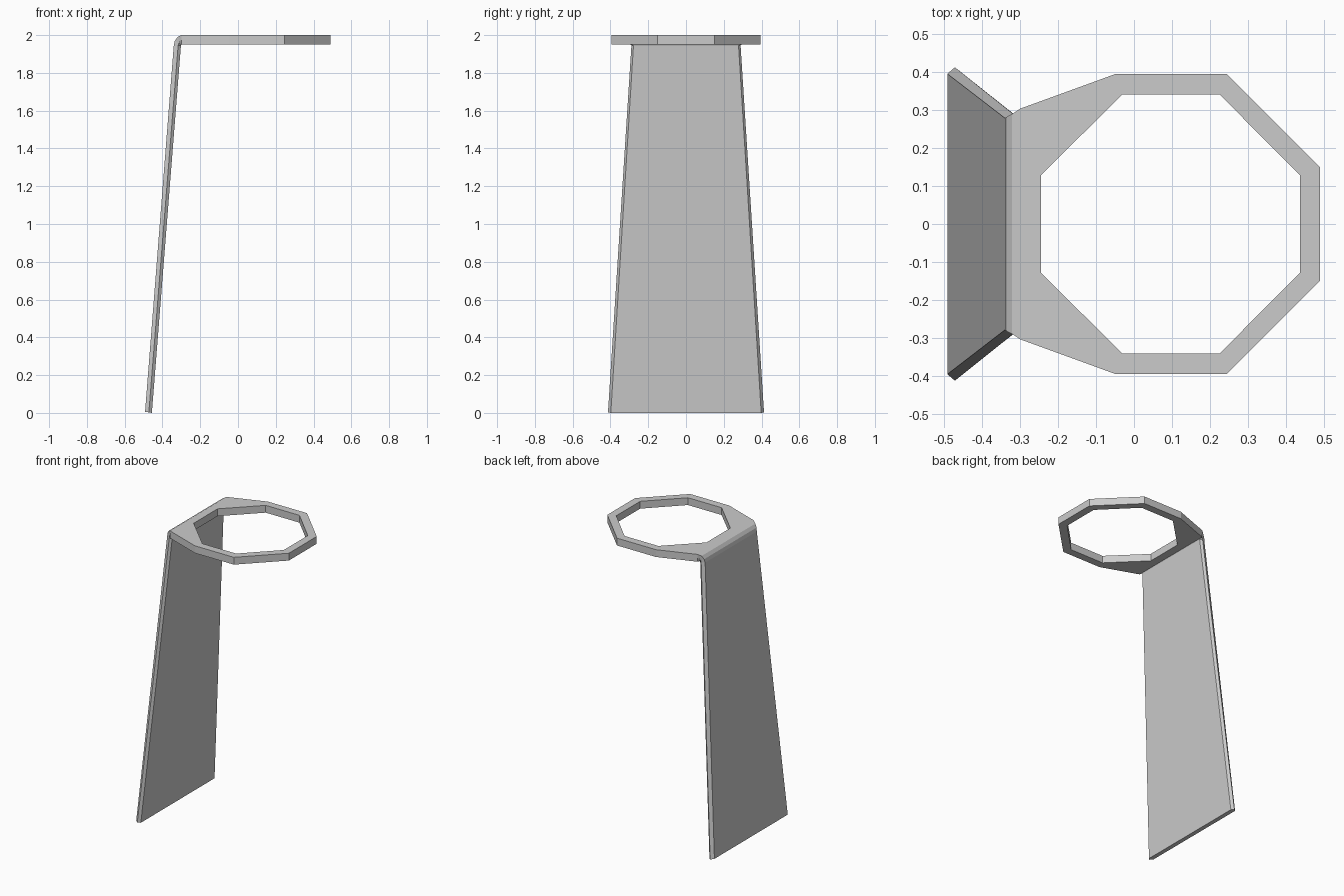
import bpy, bmesh

if "Cube" in bpy.data.objects:
    bpy.data.objects.remove(bpy.data.objects["Cube"])

bm = bmesh.new()


def mirrored(half):
    """Closed outline from the +y half, listed from back to front."""
    return half + [(x, -y) for x, y in reversed(half)]


# Flat eight-sided ring, its back edge widened to meet the bracket
outer = mirrored([(-0.30, 0.304), (-0.05, 0.395), (0.245, 0.395), (0.49, 0.15)])
inner = mirrored([(-0.245, 0.129), (-0.03, 0.342), (0.225, 0.342), (0.437, 0.129)])
loops = [[bm.verts.new((x, y, z)) for x, y in outline]
         for outline, z in ((outer, 2.0), (inner, 2.0), (inner, 1.95), (outer, 1.95))]
for k in range(4):
    a, b = loops[k], loops[(k + 1) % 4]
    for i in range(8):
        j = (i + 1) % 8
        if k == 3 and i == 7:
            continue  # back edge stays open where the bracket joins
        bm.faces.new((a[i], a[j], b[j], b[i]))

# Tapered back panel and rounded bend: (x, half width, z) of the
# outer edge, side ridge and inner edge at each section
sections = [
    [(-0.492, 0.396, 0.006), (-0.472, 0.413, 0.003), (-0.456, 0.398, 0.0)],
    [(-0.340, 0.279, 1.945), (-0.317, 0.289, 1.945), (-0.302, 0.278, 1.945)],
    [(-0.335, 0.283, 1.968), (-0.314, 0.289, 1.957), (-0.301, 0.285, 1.947)],
    [(-0.321, 0.290, 1.989), (-0.309, 0.294, 1.968), (-0.300, 0.295, 1.949)],
    [(-0.300, 0.304, 2.000), (-0.300, 0.304, 1.975), (-0.300, 0.304, 1.950)],
]
rows = []
for s in sections:
    pts = s + [(x, -y, z) for x, y, z in reversed(s)]
    rows.append([bm.verts.new(p) for p in pts])
for a, b in zip(rows, rows[1:]):
    for i in range(6):
        j = (i + 1) % 6
        bm.faces.new((a[i], a[j], b[j], b[i]))
bm.faces.new(rows[0])

# Weld the ring to the bracket
bmesh.ops.remove_doubles(bm, verts=bm.verts, dist=0.0004)
bmesh.ops.recalc_face_normals(bm, faces=bm.faces)
mesh = bpy.data.meshes.new("ring_bracket")
bm.to_mesh(mesh)
bm.free()
bpy.context.collection.objects.link(bpy.data.objects.new("ring_bracket", mesh))
